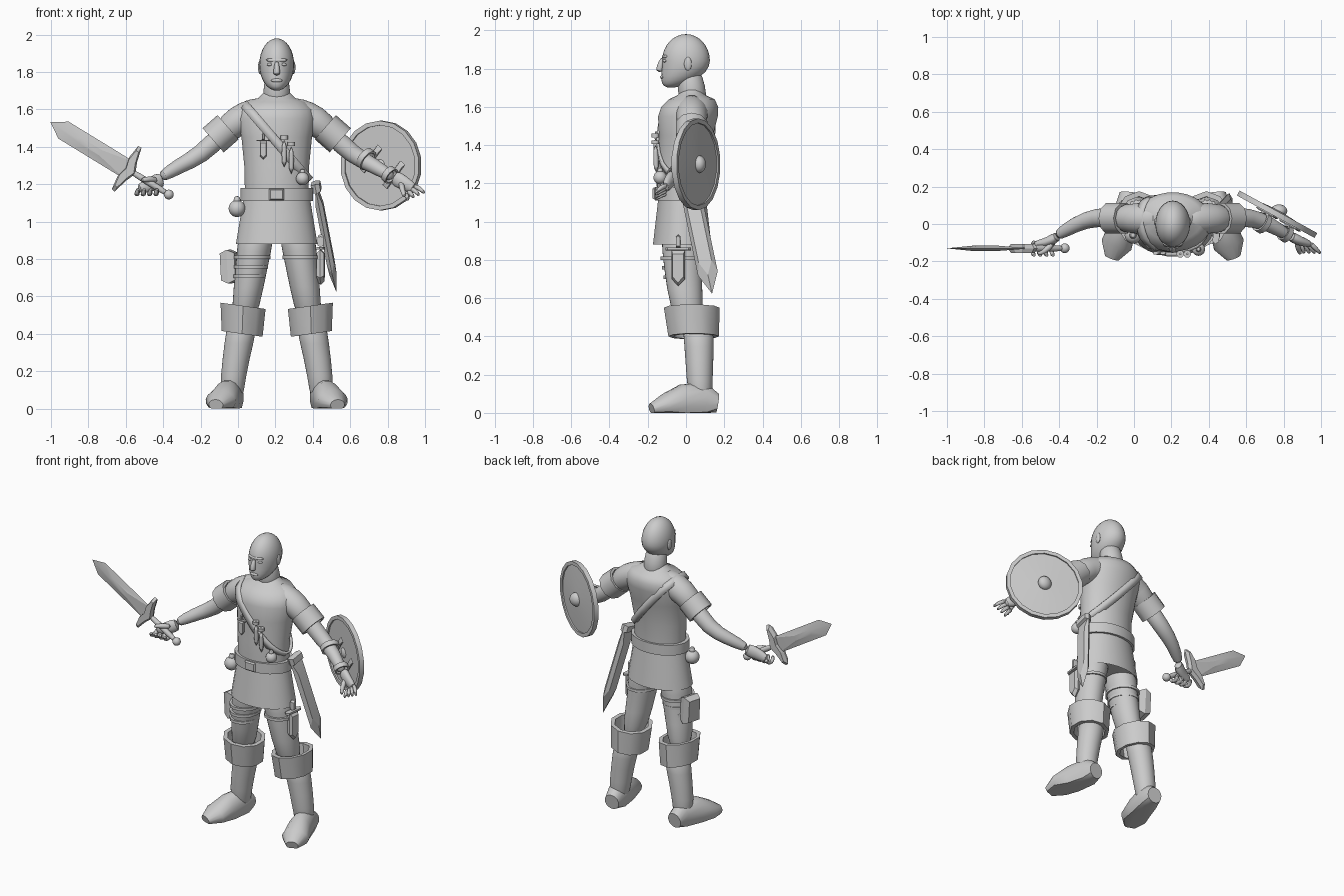
import bpy, bmesh, math
from mathutils import Vector, Matrix
from mathutils.bvhtree import BVHTree

cube = bpy.data.objects.get("Cube")
if cube:
    bpy.data.objects.remove(cube, do_unlink=True)

colour = (.6, .6, .6, 1)
grey = bpy.data.materials.new("plain grey")
grey.use_nodes = True
grey.diffuse_color = colour
grey.node_tree.nodes["Principled BSDF"].inputs["Base Color"].default_value = colour

UP, FRONT = Vector((0, 0, 1)), Vector((0, -1, 0))
CX = .207  # centre line of the body


def finish(name, bm, subdiv=0, angle=40):
    bmesh.ops.recalc_face_normals(bm, faces=bm.faces)
    mesh = bpy.data.meshes.new(name)
    bm.to_mesh(mesh)
    bm.free()
    mesh.materials.append(grey)
    mesh.shade_smooth()
    mesh.set_sharp_from_angle(angle=math.radians(angle))
    ob = bpy.data.objects.new(name, mesh)
    bpy.context.scene.collection.objects.link(ob)
    if subdiv:
        ob.modifiers.new("smooth", "SUBSURF").levels = subdiv
    return ob


def bridge(bm, first, second):
    count = len(first)
    for k in range(count):
        j = (k + 1) % count
        bm.faces.new((first[k], first[j], second[j], second[k]))


def loft(name, rows, axis=None, sides=16, depth=1, shear=0, subdiv=0, closed=False):
    """Skin ellipses (x, y, z, radius, optional second radius) square to the axis or path."""
    bm = bmesh.new()
    points = [Vector(row[:3]) for row in rows]
    rings = []
    for i, row in enumerate(rows):
        t = axis or points[min(i + 1, len(rows) - 1)] - points[max(i - 1, 0)]
        t = t.normalized()
        u = t.cross(UP if abs(t.z) < .9 else -FRONT).normalized()
        v = u.cross(t)
        ring = []
        for k in range(sides):
            turn = math.tau * (k + .5) / sides
            p = points[i] + u * math.cos(turn) * row[3] + v * math.sin(turn) * row[-1] * depth
            p.z = max(0, p.z + shear * (p.x - points[i].x))
            ring.append(bm.verts.new(p))
        rings.append(ring)
    for first, second in zip(rings, rings[1:]):
        bridge(bm, first, second)
    if closed:
        bridge(bm, rings[-1], rings[0])
    else:
        bm.faces.new(rings[0])
        bm.faces.new(rings[-1])
    return finish(name, bm, subdiv)


def limb(name, points, start, end, **options):
    """Smooth tube through the points, tapering evenly."""
    step = (end - start) / (len(points) - 1)
    return loft(name, [(*p, start + step * i) for i, p in enumerate(points)], subdiv=1, **options)


def band(name, start, end, radius, flare=1, wall=.8, axis=None, **options):
    """Hollow collar from one point to another."""
    a, b = Vector(start), Vector(end)
    top = radius * flare
    rows = [(*a, radius * wall), (*a, radius), (*b, top), (*b, top * wall)]
    return loft(name, rows, axis or b - a, closed=True, **options)


def ball(name, centre, size):
    bm = bmesh.new()
    place = Matrix.Translation(centre) @ Matrix.Diagonal((*size, 1))
    bmesh.ops.create_uvsphere(bm, u_segments=24, v_segments=16, radius=1, matrix=place)
    return finish(name, bm, angle=80)


def frame_at(origin, along, facing):
    """Local x runs along, local z is the facing direction."""
    x = Vector(along).normalized()
    z = Vector(facing)
    z = (z - x * z.dot(x)).normalized()
    return Matrix.Translation(origin) @ Matrix((x, z.cross(x), z)).transposed().to_4x4()


def plate(name, outline, thick, frame, ridge=.8):
    """Flat outline thickened both ways, its faces bevelled inward by the ridge factor."""
    bm = bmesh.new()
    outline = [Vector(p) for p in outline]
    middle = sum(outline, Vector((0, 0))) / len(outline)
    layers = []
    for height, scale in ((-thick, ridge), (0, 1), (thick, ridge)):
        layers.append([bm.verts.new(frame @ middle.lerp(p, scale).to_3d() + frame.col[2].to_3d() * height)
                       for p in outline])
    for first, second in zip(layers, layers[1:]):
        bridge(bm, first, second)
    bm.faces.new(layers[0])
    bm.faces.new(layers[-1])
    return finish(name, bm, angle=20)


def bar(start, end, half):
    return [(start, -half), (end, -half), (end, half), (start, half)]


def spike(start, end, half, tip):
    return [(start, -half), (end, -half), (tip, 0), (end, half), (start, half)]


def body(name, rows, depth):
    """Level sections on the centre line, given as height, half width and y."""
    return loft(name, [(CX, y, z, half) for z, half, y in rows], UP, sides=24, depth=depth)


# Torso, skirt and belt
torso = body("torso", [(1.1, .17, -.02), (1.3, .175, -.02), (1.45, .19, 0), (1.55, .21, .01),
                       (1.6, .2, .02), (1.64, .16, .03), (1.66, .1, .03), (1.69, .07, .03)], .75)
body("skirt", [(.9, .2, -.02), (.88, .22, -.02), (1.12, .18, -.02)], .7)
band("belt", (CX, -.02, 1.11), (CX, -.02, 1.18), .195, axis=UP, sides=24, depth=.73)
plate("belt_buckle", bar(-.04, .04, .03), .01, frame_at((CX, -.165, 1.145), (1, 0, 0), FRONT))

# Head, with the jaw drawn forward toward the chin
limb("neck", [(CX, .04, 1.6), (CX, .03, 1.7), (CX, .01, 1.8)], .08, .065)
head = ball("head", (CX, 0, 1.84), (.093, .125, .14))
for vert in head.data.vertices:
    drop = max(0, 1.84 - vert.co.z) / .14
    vert.co.y -= .08 * drop ** 2
limb("nose", [(CX, -.12, 1.86), (CX, -.135, 1.82), (CX, -.14, 1.78)], .01, .022)
ball("lips", (CX, -.125, 1.755), (.03, .01, .01))
limb("brow", [(CX - .06, -.1, 1.865), (CX, -.125, 1.86), (CX + .06, -.1, 1.865)], .01, .01)

# Strap wrapped diagonally around the torso
tree = BVHTree.FromObject(torso, bpy.context.evaluated_depsgraph_get())
across = Vector((.37, 0, -.43)).normalized()
centre = Vector((CX, 0, 1.425))
edge = across.cross(FRONT) * .024
bm = bmesh.new()
left_edge, right_edge = [], []
for k in range(40):
    turn = math.tau * k / 40
    ray = across * math.cos(turn) + FRONT * math.sin(turn)
    hit = tree.ray_cast(centre + ray, -ray)[0] + ray * .01
    left_edge.append(bm.verts.new(hit - edge))
    right_edge.append(bm.verts.new(hit + edge))
bridge(bm, left_edge, right_edge)
strap = finish("shoulder_strap", bm)
strap.modifiers.new("thickness", "SOLIDIFY").thickness = .014

# Parts found on both sides, placed outward from the centre line
for s, tag in ((-1, "right_"), (1, "left_")):
    def out(x, *rest):
        return (CX + s * x, *rest)
    ball(tag + "ear", out(.09, .01, 1.825), (.01, .02, .035))
    ball(tag + "eye", out(.037, -.11, 1.84), (.016, .012, .008))
    limb(tag + "sleeve", [out(.05, .03, 1.58), out(.13, .03, 1.57), out(.2, .03, 1.55), out(.3, .03, 1.46)],
         .095, .075)
    band(tag + "sleeve_cuff", out(.26, .03, 1.505), out(.34, .03, 1.435), .086, sides=10)
    limb(tag + "arm", [out(.27, .03, 1.49), out(.41, .04, 1.35), out(.52, 0, 1.3), out(.63, -.07, 1.23)],
         .06, .032)
    limb(tag + "thigh", [out(.1, -.02, 1), out(.12, -.02, .85), out(.15, -.01, .65), out(.18, .02, .45)],
         .105, .07, axis=UP, depth=1.15)
    band(tag + "boot_cuff", out(.185, .04, .4), out(.18, .03, .55), .115, 1.1, axis=UP, sides=10,
         depth=1.15, shear=s * .14)
    limb(tag + "boot_shaft", [out(.18, .06, .48), out(.2, .07, .36), out(.235, .07, .17), out(.24, .08, .02)],
         .088, .06, axis=UP)
    loft(tag + "foot", [out(.235, .165, .05, .05), out(.24, .1, .06, .065, .1), out(.27, -.02, .05, .075, .1),
                        out(.3, -.11, .04, .085, .06), out(.325, -.18, .02, .04, .03)])
    for z in (.7, .75, .8) if s < 0 else (.8,):
        band(tag + "thigh_band", out(.25 - .15 * z, -.02, z), out(.25 - .15 * z, -.02, z + .018), z / 8,
             axis=UP, depth=1.15)

# Right hand closed on the sword grip
limb("right_palm", [(-.4, -.06, 1.23), (-.46, -.1, 1.2), (-.54, -.11, 1.17)], .032, .02, depth=1.5)
limb("right_thumb", [(-.43, -.1, 1.22), (-.48, -.15, 1.23), (-.52, -.16, 1.22)], .018, .012)
for k in range(4):
    knuckle = Vector((-.43 - .034 * k, -.09, 1.18))
    reach = [knuckle + Vector(bend) for bend in ((0, 0, 0), (-.01, -.03, -.04), (-.01, -.07, -.03), (0, -.08, 0))]
    limb("right_finger", reach, .016, .012, sides=8)

# Left hand open, fingers spread
limb("left_palm", [(.83, -.06, 1.24), (.88, -.09, 1.21), (.95, -.11, 1.17)], .032, .02, depth=1.5)
limb("left_thumb", [(.87, -.09, 1.21), (.88, -.14, 1.17), (.89, -.16, 1.13)], .018, .01)
for k in range(4):
    knuckle = Vector((.94 - .015 * k, -.1, 1.19 - .015 * k))
    tip = Vector((1 - .03 * k, -.16, 1.15 - .012 * k))
    limb("left_finger", [knuckle, knuckle.lerp(tip, .5) + UP * .01, tip], .016, .01, sides=8)

# Sword, measured along its axis from the pommel
sword = frame_at((-.37, -.13, 1.145), (-.85, 0, .52), FRONT)
plate("sword_blade", spike(.24, .66, .053, .742), .014, sword, .3)
half_guard = [(.21, 0), (.235, .06), (.255, .138), (.275, .135), (.285, .06), (.27, 0)]
plate("sword_guard", half_guard + [(x, -y) for x, y in half_guard[-2:0:-1]], .024, sword)
limb("sword_grip", [sword @ Vector((x, 0, 0)) for x in (0, .12, .25)], .018, .018)
ball("sword_pommel", sword.translation, (.026, .026, .026))

# Round shield strapped to the left forearm
face = Vector((.48, .878, 0))
hub = Vector((.765, .052, 1.3))
band("shield_rim", hub - face * .015, hub + face * .015, .24, wall=.9, sides=18)
loft("shield_board", [(*(hub - face * .005), .23), (*(hub + face * .005), .23), (*(hub + face * .02), .05)],
     face, sides=18)
ball("shield_boss", hub + face * .02, (.045, .035, .045))
reach = Vector((.7, -.45, -.55)) * .016
for place, radius in (((.685, .01, 1.335), .06), ((.81, -.05, 1.25), .047)):
    place = Vector(place)
    band("shield_strap", place - reach, place + reach, radius)
    anchor = place - face * ((place - hub).dot(face) + .02)
    plate("shield_strap_end", bar(-.085, .085, .018), .006, frame_at(anchor, (.55, -.3, .75), face))

# Scabbard on the left hip
hanger = frame_at((.415, .015, 1.2), (.11, .12, -.57), (1, -.1, .2))
plate("scabbard", spike(0, .49, .053, .6), .02, hanger, .65)
plate("scabbard_mouth", bar(-.01, .04, .055), .024, hanger)


# Knives, pouches and vials
def knife(name, place, size, facing):
    frame = frame_at(place, -UP, facing)
    plate(name + "_sheath", spike(0, size * .6, size * .14, size * .75), size * .08, frame)
    plate(name + "_guard", bar(-size * .06, 0, size * .27), size * .07, frame)
    plate(name + "_handle", spike(-size * .06, -size * .28, size * .05, -size * .33), size * .06, frame)


def bag(name, place, radius):
    place = Vector(place)
    ball(name, place, (radius, radius, radius))
    limb(name + "_neck", [place + UP * radius * h for h in (.7, 1.1, 1.5)], radius * .5, radius * .3)


knife("chest_knife", (.135, -.155, 1.43), .13, FRONT)
knife("thigh_knife", (.442, -.04, .85), .25, (1, -.1, 0))
bag("hip_pouch", (-.005, -.06, 1.07), .045)
bag("strap_pouch", (.345, -.135, 1.23), .035)
for x, z in ((.247, 1.37), (.285, 1.335)):
    foot, neck = Vector((x, -.155, z - .085)), Vector((x, -.16, z + .07))
    limb("chest_vial", [foot, neck], .015, .015)
    band("vial_cap", neck, neck + UP * .02, .02, wall=.2)
plate("thigh_pouch", bar(-.09, .09, .055), .04, frame_at((-.045, .02, .76), (.05, 0, -1), (-1, .25, 0)))
